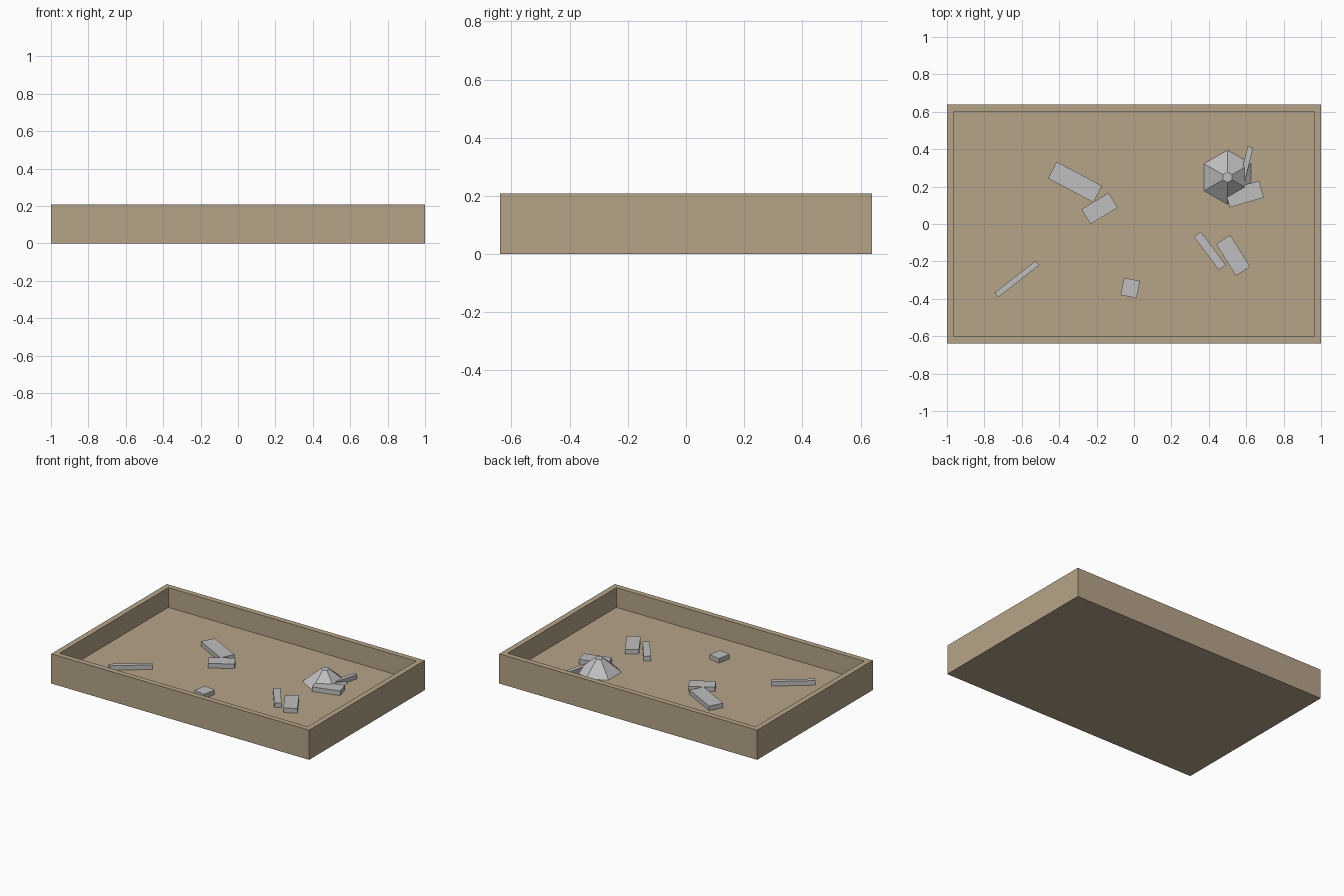
import bpy
import bmesh
from math import radians
from mathutils import Matrix

if "Cube" in bpy.data.objects:
    bpy.data.objects.remove(bpy.data.objects["Cube"], do_unlink=True)

FLOOR = 0.07
THICK = 0.032


def material(name, rgb):
    mat = bpy.data.materials.new(name)
    mat.use_nodes = True
    mat.diffuse_color = (*rgb, 1)
    mat.node_tree.nodes["Principled BSDF"].inputs["Base Color"].default_value = (*rgb, 1)
    return mat


def finish(bm, name, mat):
    bmesh.ops.recalc_face_normals(bm, faces=bm.faces)
    mesh = bpy.data.meshes.new(name)
    bm.to_mesh(mesh)
    bm.free()
    mesh.materials.append(mat)
    obj = bpy.data.objects.new(name, mesh)
    bpy.context.collection.objects.link(obj)
    return obj


sand = material("sandy tan", (0.47, 0.37, 0.25))
stone = material("light grey", (0.52, 0.52, 0.53))


# Open tray: a block whose top is inset and pushed down to the floor
def tray():
    bm = bmesh.new()
    size = Matrix.Diagonal((2, 1.28, 0.208, 1))
    bmesh.ops.create_cube(bm, size=1, matrix=Matrix.Translation((0, 0, 0.104)) @ size)
    bm.normal_update()
    top = max(bm.faces, key=lambda f: f.calc_center_median().z)
    bmesh.ops.inset_region(bm, faces=[top], thickness=0.055)
    rim = bmesh.ops.extrude_discrete_faces(bm, faces=[top])["faces"][0]
    for v in rim.verts:
        v.co.z = FLOOR
    finish(bm, "tray", sand)


# Flat slab lying on the floor
def slab(name, x, y, length, width, angle):
    bm = bmesh.new()
    size = Matrix.Diagonal((length, width, THICK, 1))
    bmesh.ops.create_cube(bm, size=1, matrix=size)
    obj = finish(bm, name, stone)
    obj.location = (x, y, FLOOR + THICK / 2)
    obj.rotation_euler.z = radians(angle)


# Six-sided mound with a small flat top
def mound(x, y, height):
    bm = bmesh.new()
    bmesh.ops.create_cone(bm, cap_ends=True, segments=6, radius1=0.145,
                          radius2=0.028, depth=height)
    # Turn the hexagon so that corners point along y
    if max(v.co.x for v in bm.verts) > max(v.co.y for v in bm.verts):
        bmesh.ops.rotate(bm, verts=bm.verts, matrix=Matrix.Rotation(radians(30), 3, "Z"))
    obj = finish(bm, "mound", stone)
    obj.location = (x, y, FLOOR + height / 2)


tray()
mound(0.5, 0.25, 0.095)
slab("long_plank", -0.315, 0.224, 0.275, 0.1, -28)
slab("short_plank", -0.184, 0.083, 0.17, 0.092, 31)
slab("small_tile", -0.02, -0.342, 0.087, 0.094, -11)
slab("thin_stick", -0.626, -0.294, 0.278, 0.03, 38)
slab("narrow_plank", 0.406, -0.144, 0.222, 0.046, -53)
slab("wide_plank", 0.53, -0.168, 0.2, 0.09, -58)
slab("mound_plank", 0.59, 0.16, 0.19, 0.094, 16)
slab("mound_stick", 0.596, 0.305, 0.22, 0.03, 76)
